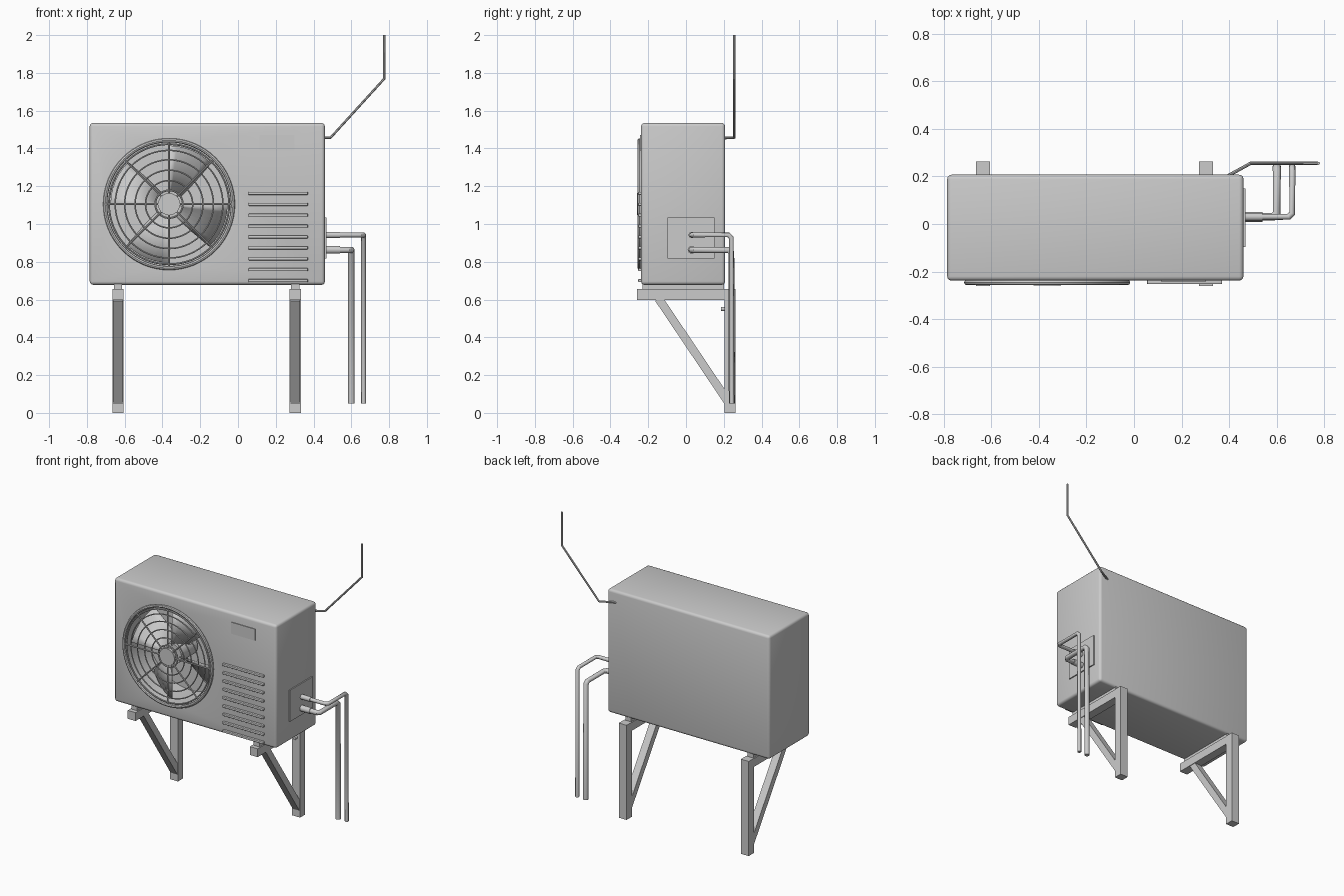
import bpy, bmesh, math
from mathutils import Vector

default = bpy.data.objects.get("Cube")
if default:
    bpy.data.objects.remove(default, do_unlink=True)

grey = bpy.data.materials.new("light_grey")
grey.use_nodes = True
grey.diffuse_color = (0.6, 0.6, 0.6, 1)
grey.node_tree.nodes["Principled BSDF"].inputs["Base Color"].default_value = (0.6, 0.6, 0.6, 1)


def finish(ob, name, smooth=True):
    ob.name = name
    ob.data.materials.clear()
    ob.data.materials.append(grey)
    bpy.ops.object.select_all(action="DESELECT")
    ob.select_set(True)
    bpy.context.view_layer.objects.active = ob
    if smooth:
        bpy.ops.object.shade_smooth_by_angle(angle=math.radians(40))
    return ob


def box(name, x, y, z, bevel=0):
    bpy.ops.mesh.primitive_cube_add(size=1)
    ob = bpy.context.object
    spans = (x, y, z)
    for v in ob.data.vertices:
        v.co = [(s[0] + s[1]) / 2 + c * (s[1] - s[0]) for s, c in zip(spans, v.co)]
    if bevel:
        mod = ob.modifiers.new("bevel", "BEVEL")
        mod.width, mod.segments = bevel, 3
        bpy.ops.object.modifier_apply(modifier=mod.name)
    return finish(ob, name, bool(bevel))


def disc(name, r, x, z, y0, y1, sides=48):
    bpy.ops.mesh.primitive_cylinder_add(vertices=sides, radius=r, depth=y1 - y0,
                                        location=(x, (y0 + y1) / 2, z),
                                        rotation=(math.pi / 2, 0, 0))
    return finish(bpy.context.object, name)


def tube(name, points, r, sides=2):
    curve = bpy.data.curves.new(name, "CURVE")
    curve.dimensions = "3D"
    curve.bevel_depth, curve.bevel_resolution, curve.use_fill_caps = r, sides, True
    spline = curve.splines.new("POLY")
    spline.points.add(len(points) - 1)
    for p, co in zip(spline.points, points):
        p.co = (*co, 1)
    ob = bpy.data.objects.new(name, curve)
    bpy.context.collection.objects.link(ob)
    bpy.ops.object.select_all(action="DESELECT")
    ob.select_set(True)
    bpy.context.view_layer.objects.active = ob
    bpy.ops.object.convert(target="MESH")
    return finish(bpy.context.object, name)


FX, FZ = -0.365, 1.105  # fan centre


def polar(r, deg, y):
    a = math.radians(deg)
    return (FX + r * math.cos(a), y, FZ + r * math.sin(a))


# Casing with a round fan well
casing = box("casing", (-0.785, 0.46), (-0.238, 0.207), (0.678, 1.535), 0.018)
cutter = disc("well_cutter", 0.328, FX, FZ, -0.4, 0.0, 64)
cutter.hide_render = True
cut = casing.modifiers.new("well", "BOOLEAN")
cut.operation, cut.object, cut.solver = "DIFFERENCE", cutter, "EXACT"
bpy.context.view_layer.objects.active = casing
bpy.ops.object.modifier_apply(modifier=cut.name)
bpy.data.objects.remove(cutter, do_unlink=True)
finish(casing, "casing")

# Fan: hub and four pitched blades, built as curved sheets
disc("fan_hub", 0.07, FX, FZ, -0.2, -0.02)
bm = bmesh.new()
steps = 6
for start in range(0, 360, 90):
    rows = []
    for i in range(steps + 1):
        t = i / steps
        y = -0.205 + 0.12 * t
        rows.append([bm.verts.new(polar(r, start - sweep * t, y))
                     for r, sweep in ((0.06, 62), (0.18, 50), (0.31, 46))])
    for a, b in zip(rows, rows[1:]):
        for k in range(2):
            bm.faces.new((a[k], a[k + 1], b[k + 1], b[k]))
bmesh.ops.recalc_face_normals(bm, faces=bm.faces)
mesh = bpy.data.meshes.new("fan_blades")
bm.to_mesh(mesh)
bm.free()
blades = bpy.data.objects.new("fan_blades", mesh)
bpy.context.collection.objects.link(blades)
finish(blades, "fan_blades")
solid = blades.modifiers.new("thickness", "SOLIDIFY")
solid.thickness = 0.006

# Grille: rim, rings, spokes and centre cap
for name, r, wire in (("grille_rim", 0.338, 0.011), ("grille_ring", 0.318, 0.005),
                      ("grille_ring", 0.285, 0.004), ("grille_ring", 0.235, 0.004),
                      ("grille_ring", 0.18, 0.004), ("grille_ring", 0.125, 0.004),
                      ("grille_ring", 0.073, 0.005)):
    bpy.ops.mesh.primitive_torus_add(major_radius=r, minor_radius=wire, major_segments=64,
                                     minor_segments=8, location=(FX, -0.246, FZ),
                                     rotation=(math.pi / 2, 0, 0))
    finish(bpy.context.object, name)
for deg in range(0, 360, 45):
    tube("grille_spoke", [polar(0.05, deg, -0.25), polar(0.335, deg, -0.25)], 0.005)
disc("grille_cap", 0.058, FX, FZ, -0.259, -0.24)

# Front louvres, label plate and side service plate
for i in range(9):
    z = 1.162 - i * 0.0577
    box("louvre", (0.055, 0.37), (-0.253, -0.23), (z - 0.008, z + 0.008), 0.004)
box("label_plate", (0.115, 0.3), (-0.243, -0.235), (1.39, 1.47))
box("service_plate", (0.455, 0.468), (-0.097, 0.15), (0.817, 1.035))

# Refrigerant pipes with thicker connectors
for name, x, z, r in (("thin_pipe", 0.665, 0.942, 0.013), ("thick_pipe", 0.6, 0.863, 0.017)):
    tube(name, [(0.44, 0.03, z), (x - 0.015, 0.03, z), (x, 0.045, z), (x, 0.225, z),
                (x, 0.24, z - 0.015), (x, 0.243, 0.05)], r, 3)
    tube(name + "_connector", [(0.44, 0.03, z), (0.54, 0.03, z)], r + 0.004, 3)

# Power cable
tube("power_cable", [(0.39, 0.2, 1.455), (0.49, 0.255, 1.457), (0.775, 0.255, 1.77),
                     (0.775, 0.255, 2.0)], 0.007)

# Wall brackets: post, arm, spacer, brace and bolt
for x in (-0.635, 0.303):
    side = (x - 0.03, x + 0.03)
    box("bracket_post", side, (0.205, 0.262), (0, 0.657))
    box("bracket_arm", side, (-0.26, 0.21), (0.597, 0.655))
    box("bracket_spacer", (x - 0.022, x + 0.022), (-0.23, 0.2), (0.65, 0.685))
    top, foot = Vector((x, -0.145, 0.605)), Vector((x, 0.222, 0.06))
    brace = box("bracket_brace", (-0.026, 0.026), (-0.022, 0.022),
                (-(top - foot).length / 2, (top - foot).length / 2))
    brace.location = (top + foot) / 2
    brace.rotation_euler.x = math.atan2(foot.y - top.y, top.z - foot.z)
    disc("bracket_bolt", 0.011, x, 0.55, 0.186, 0.21, 12)
